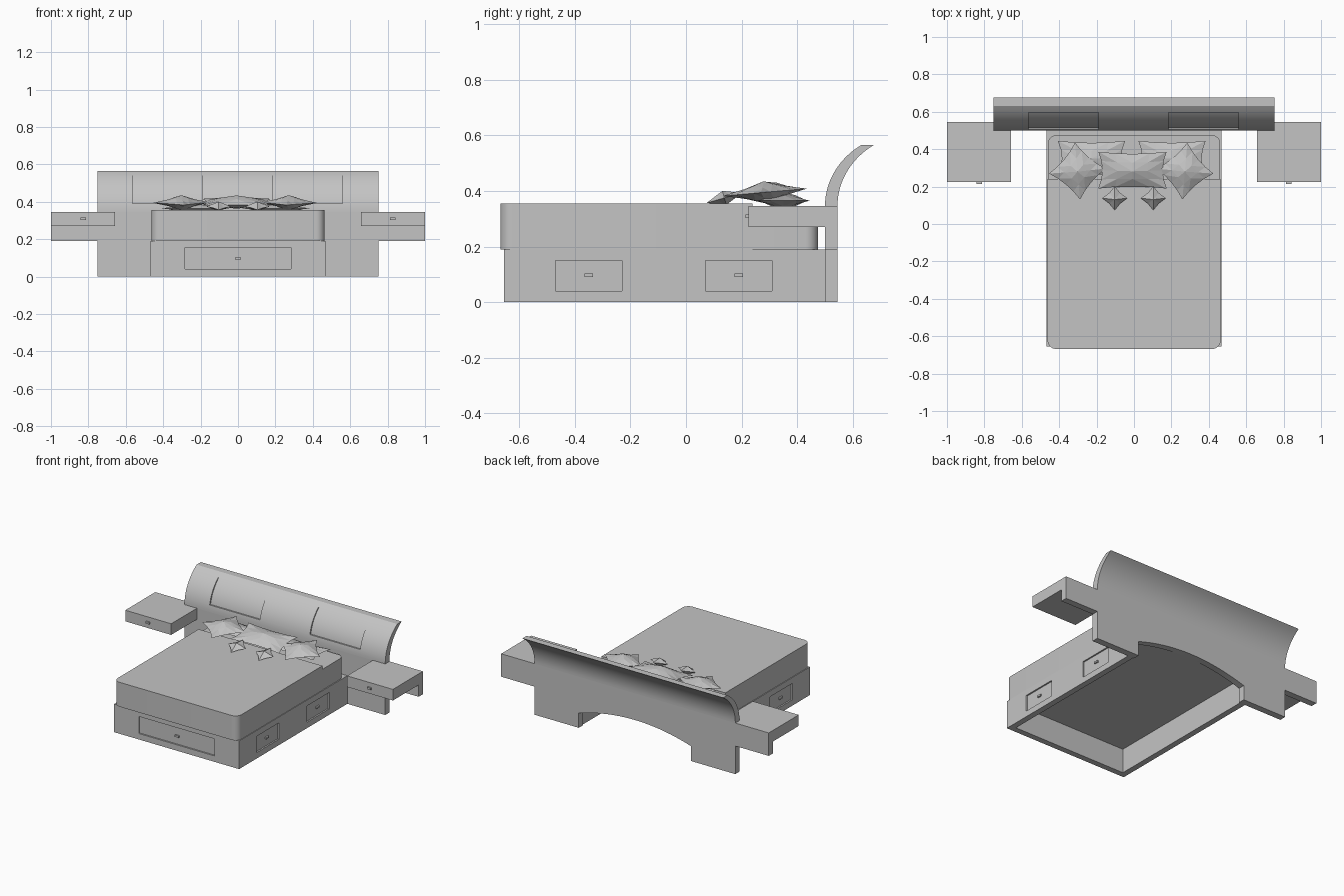
import bpy, bmesh, math
from mathutils import Matrix, Vector

if "Cube" in bpy.data.objects:
    bpy.data.objects.remove(bpy.data.objects["Cube"])

GREY = (0.55, 0.55, 0.55, 1)
grey = bpy.data.materials.new("plain grey")
grey.use_nodes = True
grey.diffuse_color = GREY
grey.node_tree.nodes["Principled BSDF"].inputs["Base Color"].default_value = GREY


def finish(name, bm):
    bmesh.ops.recalc_face_normals(bm, faces=bm.faces[:])
    mesh = bpy.data.meshes.new(name)
    bm.to_mesh(mesh)
    bm.free()
    mesh.materials.append(grey)
    obj = bpy.data.objects.new(name, mesh)
    bpy.context.collection.objects.link(obj)
    return obj


def prism(name, outline, axis, lo, hi):
    """Extrude a closed outline from lo to hi along an axis."""
    bm = bmesh.new()
    verts = []
    for p in outline:
        co = list(p)
        co.insert(axis, lo)
        verts.append(bm.verts.new(co))
    face = bm.faces.new(verts)
    new = bmesh.ops.extrude_face_region(bm, geom=[face])["geom"]
    shift = Vector((0, 0, 0))
    shift[axis] = hi - lo
    bmesh.ops.translate(bm, vec=shift, verts=[g for g in new if isinstance(g, bmesh.types.BMVert)])
    return finish(name, bm)


def box(name, x0, x1, y0, y1, z0, z1):
    return prism(name, [(x0, y0), (x1, y0), (x1, y1), (x0, y1)], 2, z0, z1)


def cut(obj, cutter):
    """Carve the cutter out of the object, then discard the cutter."""
    mod = obj.modifiers.new("cut", "BOOLEAN")
    mod.operation = "DIFFERENCE"
    mod.solver = "EXACT"
    mod.object = cutter
    bpy.context.view_layer.update()
    deps = bpy.context.evaluated_depsgraph_get()
    mesh = bpy.data.meshes.new_from_object(obj.evaluated_get(deps))
    obj.modifiers.clear()
    obj.data = mesh
    bpy.data.objects.remove(cutter)


def smooth(obj):
    bpy.ops.object.select_all(action="DESELECT")
    obj.select_set(True)
    bpy.context.view_layer.objects.active = obj
    bpy.ops.object.shade_smooth_by_angle(angle=math.radians(30))


def rounded(x0, x1, y0, y1, r, round_back=True, round_front=True, steps=8):
    """Rectangle outline with rounded front and back corners."""
    pts = []
    corners = [(x1, y1, -1, -1, round_back), (x0, y1, 1, -1, round_back),
               (x0, y0, 1, 1, round_front), (x1, y0, -1, 1, round_front)]
    for i, (x, y, sx, sy, do) in enumerate(corners):
        if not do:
            pts.append((x, y))
            continue
        for k in range(steps + 1):
            a = (i + k / steps) * math.pi / 2
            pts.append((x + sx * r + r * math.cos(a), y + sy * r + r * math.sin(a)))
    return pts


# Bed base: a shell open below and at the back, with recessed drawers
SIDE = 0.467
FRONT = -0.655
base = box("bed_base", -SIDE, SIDE, FRONT, 0.5, 0, 0.19)
cut(base, box("hollow", -SIDE + 0.04, SIDE - 0.04, FRONT + 0.04, 0.6, -0.1, 0.165))
DEPTH = 0.01
cut(base, box("recess", -0.283, 0.283, FRONT - 0.1, FRONT + DEPTH, 0.04, 0.155))
box("front_drawer_handle", -0.015, 0.015, FRONT, FRONT + DEPTH, 0.09, 0.102)
for s, side in ((1, "left"), (-1, "right")):
    for y, place in ((-0.35, "front"), (0.19, "rear")):
        xs = sorted((s * (SIDE - DEPTH), s * (SIDE + 0.1)))
        cut(base, box("recess", *xs, y - 0.12, y + 0.12, 0.04, 0.15))
        xs = sorted((s * (SIDE - DEPTH), s * SIDE))
        box(f"{side}_{place}_drawer_handle", *xs, y - 0.015, y + 0.015, 0.09, 0.102)

# Mattress, with the cover stopping short of the pillow end
smooth(prism("mattress_cover", rounded(-0.462, 0.463, -0.668, 0.24, 0.045, False), 2, 0.19, 0.355))
smooth(prism("mattress_head", rounded(-0.46, 0.461, 0.2, 0.475, 0.045, True, False), 2, 0.19, 0.33))

# Lower headboard: side wings, legs and a shallow arch between the legs
half = [(0.42, 0), (0.75, 0), (0.75, 0.19), (1, 0.19), (1, 0.345)]
arch = []
for i in range(17):
    t = -1 + i / 8
    arch.append((0.42 * t, 0.10 + 0.065 * (1 - t * t)))
outline = half + [(-x, z) for x, z in reversed(half)] + arch
smooth(prism("headboard_lower", outline, 1, 0.5, 0.545))


# Upper headboard sweeping backwards
def sweep(y, z0=0.345, z1=0.565, steps=16):
    """Points on the swept curve, starting upright at the given depth."""
    top = 0.98
    pts = []
    for i in range(steps + 1):
        z = z0 + (z1 - z0) * i / steps
        a = math.asin((z - 0.345) / 0.22 * math.sin(top))
        pts.append((y + 0.13 * (1 - math.cos(a)) / (1 - math.cos(top)), z))
    return pts


upper = prism("headboard_upper", sweep(0.5) + sweep(0.545)[::-1], 0, -0.75, 0.75)
for x in (-0.377, 0.372):
    floor = sweep(0.51, 0.39, 0.54)
    cut(upper, prism("panel_cutter", floor + [(0.4, 0.54), (0.4, 0.39)], 0, x - 0.188, x + 0.188))
smooth(upper)

# Floating bedside drawers
for s, side in ((1, "left"), (-1, "right")):
    xs = sorted((s * 0.657, s))
    box(f"{side}_nightstand", *xs, 0.225, 0.5, 0.27, 0.345)
    box(f"{side}_nightstand_handle", s * 0.828 - 0.014, s * 0.828 + 0.014, 0.214, 0.225, 0.302, 0.315)


# Faceted cushions with pulled-out corners
def cushion(name, at, w, d, h, turn=0, tilt=0, n=4):
    bm = bmesh.new()
    for side in (1, -1):
        grid = {}
        for i in range(n + 1):
            for j in range(n + 1):
                u, v = 2 * i / n - 1, 2 * j / n - 1
                x = w * u * (1 - 0.12 * (1 - v * v))
                y = d * v * (1 - 0.12 * (1 - u * u))
                z = side * h * (1 - abs(u) ** 1.6) * (1 - abs(v) ** 1.6)
                grid[i, j] = bm.verts.new((x, y, z))
        for i in range(n):
            for j in range(n):
                a, b, c, e = grid[i, j], grid[i + 1, j], grid[i + 1, j + 1], grid[i, j + 1]
                if (i < n / 2) == (j < n / 2):
                    bm.faces.new((a, b, c))
                    bm.faces.new((a, c, e))
                else:
                    bm.faces.new((a, b, e))
                    bm.faces.new((b, c, e))
    bmesh.ops.remove_doubles(bm, verts=bm.verts[:], dist=1e-5)
    pose = (Matrix.Translation(at) @ Matrix.Rotation(math.radians(tilt), 4, "X")
            @ Matrix.Rotation(math.radians(turn), 4, "Z"))
    bmesh.ops.transform(bm, matrix=pose, verts=bm.verts[:])
    return finish(name, bm)


for s, side in ((1, "left"), (-1, "right")):
    cushion(f"{side}_sleeping_pillow", (0.215 * s - 0.012, 0.35, 0.365), 0.18, 0.095, 0.03)
    cushion(f"{side}_square_cushion", (0.287 * s - 0.015, 0.283, 0.395), 0.108, 0.108, 0.04, 45 - 5 * s, 5)
    cushion(f"{side}_small_cushion", (0.103 * s, 0.138, 0.375), 0.047, 0.047, 0.026, 45, 16, 2)
cushion("centre_cushion", (-0.008, 0.288, 0.398), 0.183, 0.1, 0.036, 0, 10)
